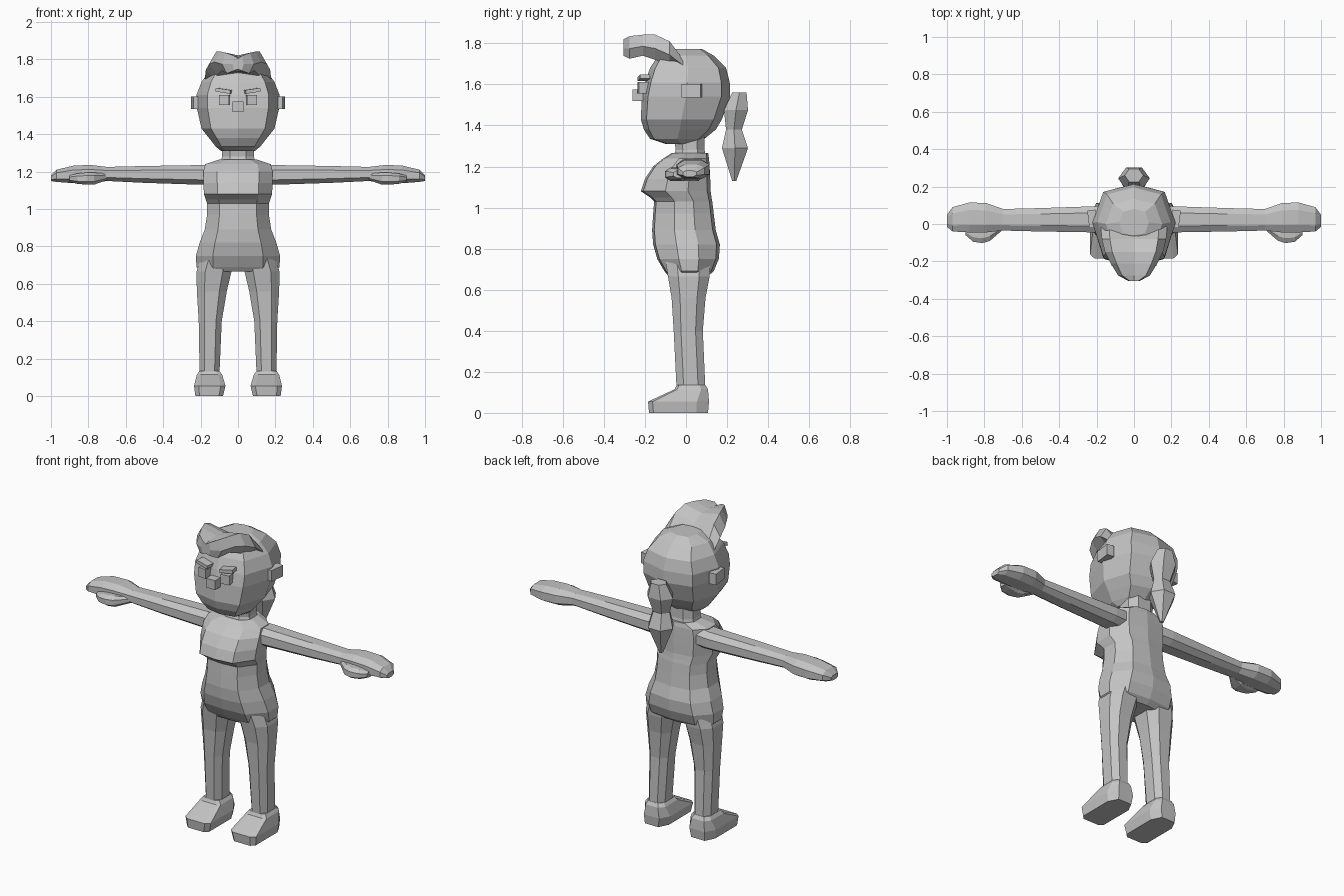
import bpy, bmesh, math
from mathutils import Vector, Matrix

grey = bpy.data.materials.new("plain_grey")
grey.diffuse_color = (0.55, 0.55, 0.55, 1)


def finish(name, bm):
    bmesh.ops.recalc_face_normals(bm, faces=bm.faces)
    mesh = bpy.data.meshes.new(name)
    bm.to_mesh(mesh)
    bm.free()
    mesh.materials.append(grey)
    ob = bpy.data.objects.new(name, mesh)
    bpy.context.collection.objects.link(ob)
    return ob


def loft(name, axis, rings, shape, side=1):
    """Skin rings (position, a0, a1, b0, b1) of a unit shape along an axis."""
    bm = bmesh.new()
    loops = []
    for t, a0, a1, b0, b1 in rings:
        loop = []
        for u, v in shape:
            a = (a0 + a1) / 2 + u * (a1 - a0) / 2
            b = (b0 + b1) / 2 + v * (b1 - b0) / 2
            x, y, z = {"x": (t, a, b), "y": (a, t, b), "z": (a, b, t)}[axis]
            loop.append(bm.verts.new((x * side, y, z)))
        loops.append(loop)
    n = len(shape)
    for l0, l1 in zip(loops, loops[1:]):
        for i in range(n):
            j = (i + 1) % n
            bm.faces.new((l0[i], l0[j], l1[j], l1[i]))
    bm.faces.new(loops[0])
    bm.faces.new(loops[-1])
    return finish(name, bm)


def box(name, centre, size, tilt=0, turn=0):
    bm = bmesh.new()
    rot = Matrix.Rotation(turn, 4, "Z") @ Matrix.Rotation(tilt, 4, "Y")
    bmesh.ops.create_cube(bm, size=1, matrix=Matrix.Translation(Vector(centre)) @ rot @ Matrix.Diagonal((*size, 1)))
    return finish(name, bm)


def wide(rings):
    """Expand (position, half width, b0, b1) into a symmetric ring."""
    return [(t, -w, w, b0, b1) for t, w, b0, b1 in rings]


# cross-sections
HEAD = [(0, -1), (.74, -.86), (1, 0), (.74, .8), (0, 1), (-.74, .8), (-1, 0), (-.74, -.86)]
BODY = [(0, -1), (.6, -.93), (1, -.3), (1, .35), (.65, .9), (0, 1),
        (-.65, .9), (-1, .35), (-1, -.3), (-.6, -.93)]
LIMB = [(.5, -1), (1, -.5), (1, .5), (.5, 1), (-.5, 1), (-1, .5), (-1, -.5), (-.5, -1)]
SHOE = [(.7, -1), (1, -.85), (1, .6), (.6, 1), (-.6, 1), (-1, .6), (-1, -.85), (-.7, -1)]
QUIFF = [(0, .6), (.75, 1), (1, -.1), (.7, -1), (0, -.8), (-.7, -1), (-1, -.1), (-.75, 1)]
TAIL = [(.5, -1), (1, 0), (.5, 1), (-.5, 1), (-1, 0), (-.5, -1)]

# head and neck
loft("head", "z", wide([
    (1.31, .09, -.10, .05), (1.335, .12, -.175, .09), (1.38, .155, -.205, .145),
    (1.43, .195, -.22, .175), (1.54, .22, -.215, .215), (1.61, .222, -.2, .213),
    (1.68, .195, -.175, .195), (1.74, .15, -.135, .135), (1.772, .08, -.06, .08)]), HEAD)
loft("neck", "z", wide([(1.24, .095, -.065, .1), (1.28, .085, -.05, .09), (1.35, .085, -.06, .09)]), LIMB)

# torso with bust, waist and hips
loft("torso", "z", wide([
    (.665, .195, -.085, .105), (.69, .222, -.105, .135), (.75, .225, -.14, .16),
    (.82, .205, -.16, .165), (.89, .178, -.165, .145), (.97, .165, -.16, .135),
    (1.03, .165, -.155, .128), (1.05, .172, -.175, .124), (1.08, .182, -.22, .12),
    (1.14, .185, -.2, .118), (1.2, .185, -.16, .115), (1.24, .175, -.11, .112),
    (1.265, .1, -.07, .108)]), BODY)

# quiff and ponytail
loft("hair_quiff", "y", wide([
    (-.305, .03, 1.74, 1.82), (-.275, .085, 1.725, 1.835), (-.21, .125, 1.74, 1.842),
    (-.15, .155, 1.72, 1.842), (-.08, .172, 1.69, 1.81), (.01, .18, 1.66, 1.69)]), QUIFF)
loft("ponytail", "z", wide([
    (1.56, .05, .225, .295), (1.475, .085, .185, .302), (1.38, .055, .195, .272),
    (1.29, .08, .175, .302), (1.13, .012, .225, .245)]), TAIL)

# face
box("nose", (0, -.235, 1.547), (.06, .05, .056))

for s, label in ((1, "left"), (-1, "right")):
    box(label + "_eye", (s * .073, -.208, 1.583), (.054, .05, .056), turn=s * .12)
    box(label + "_eyebrow", (s * .077, -.205, 1.632), (.08, .05, .02), tilt=-s * .15, turn=s * .15)
    box(label + "_ear", (s * .222, .027, 1.568), (.045, .095, .066), turn=-s * .12)

    # arm with mitten hand and thumb
    loft(label + "_arm", "x", [
        (.12, -.05, .09, 1.13, 1.24), (.2, -.045, .095, 1.13, 1.235),
        (.5, -.04, .085, 1.14, 1.23), (.7, -.035, .08, 1.15, 1.225),
        (.79, -.045, .112, 1.138, 1.236), (.88, -.045, .115, 1.138, 1.232),
        (.97, -.04, .09, 1.145, 1.21), (1.0, -.015, .05, 1.15, 1.18)], LIMB, s)
    loft(label + "_thumb", "x", [
        (.70, -.03, .01, 1.155, 1.19), (.77, -.09, .01, 1.13, 1.195),
        (.81, -.102, 0, 1.13, 1.195), (.86, -.095, 0, 1.135, 1.19),
        (.9, -.06, 0, 1.145, 1.18)], LIMB, s)

    # leg and shoe
    loft(label + "_leg", "z", [
        (.1, .1, .205, -.045, .095), (.4, .087, .21, -.06, .082),
        (.56, .06, .22, -.07, .095), (.665, .035, .222, -.088, .115),
        (.74, .02, .2, -.1, .12)], LIMB, s)
    loft(label + "_shoe", "z", [
        (0, .08, .228, -.18, .107), (.055, .067, .235, -.185, .112),
        (.115, .085, .22, -.055, .107), (.135, .1, .206, -.045, .095)], SHOE, s)
